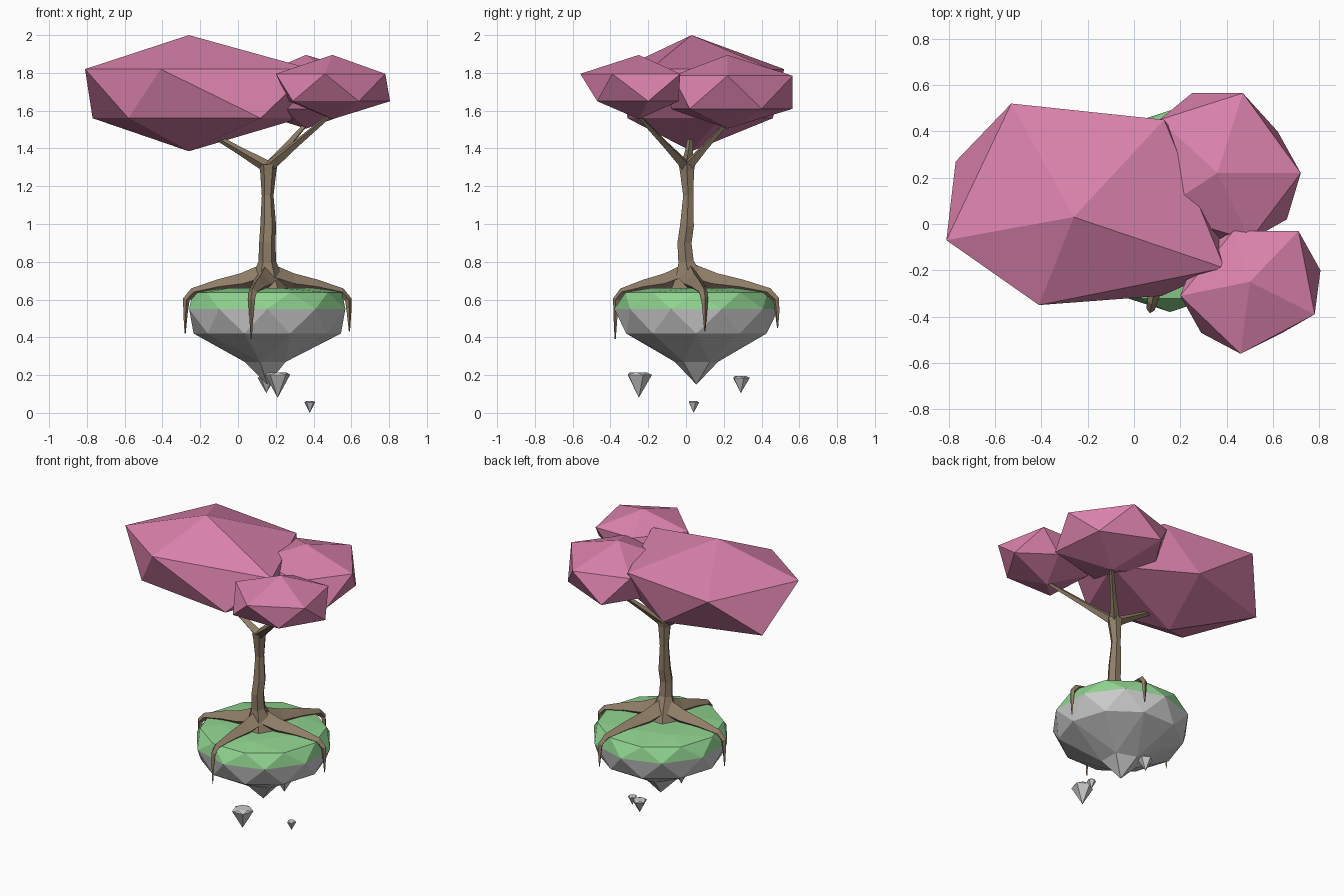
import bpy, bmesh, math
from mathutils import Vector

if "Cube" in bpy.data.objects:
    bpy.data.objects.remove(bpy.data.objects["Cube"])


def material(name, rgb):
    m = bpy.data.materials.new(name)
    m.diffuse_color = (*rgb, 1)
    m.use_nodes = True
    m.node_tree.nodes["Principled BSDF"].inputs["Base Color"].default_value = m.diffuse_color
    return m


PINK = material("blossom_pink", (0.70, 0.22, 0.41))
GREEN = material("grass_green", (0.28, 0.66, 0.28))
BROWN = material("bark_brown", (0.28, 0.21, 0.14))


def add(name, mesh, mat=None):
    mesh.name = name
    mesh.materials.clear()
    if mat:
        mesh.materials.append(mat)
    mesh.polygons.foreach_set("use_smooth", [False] * len(mesh.polygons))
    ob = bpy.data.objects.new(name, mesh)
    bpy.context.collection.objects.link(ob)
    return ob


def finish(name, bm, mat=None):
    bmesh.ops.recalc_face_normals(bm, faces=bm.faces)
    me = bpy.data.meshes.new(name)
    bm.to_mesh(me)
    bm.free()
    return add(name, me, mat)


def hull(name, points, mat=None):
    bm = bmesh.new()
    for p in points:
        bm.verts.new(p)
    bmesh.ops.convex_hull(bm, input=bm.verts)
    return finish(name, bm, mat)


def tube(name, path, bevel_res, mat):
    """Faceted tapering tube; path holds (x, y, z, radius)."""
    cu = bpy.data.curves.new(name + "_path", 'CURVE')
    cu.dimensions = '3D'
    cu.bevel_depth = 1
    cu.bevel_resolution = bevel_res
    cu.use_fill_caps = True
    sp = cu.splines.new('POLY')
    sp.points.add(len(path) - 1)
    for pt, (x, y, z, r) in zip(sp.points, path):
        pt.co = (x, y, z, 1)
        pt.radius = r
    tmp = bpy.data.objects.new(name + "_path", cu)
    bpy.context.collection.objects.link(tmp)
    bpy.context.view_layer.update()
    dg = bpy.context.evaluated_depsgraph_get()
    me = bpy.data.meshes.new_from_object(tmp.evaluated_get(dg))
    bpy.data.objects.remove(tmp)
    return add(name, me, mat)


# Island: icosphere with its rings moved to a new profile, split at the rim
def island(name, top, mat=None):
    rings = [(1, .662, 0), (.851, .66, .26), (.49, .638, .395), (0, .55, .435),
             (-.49, .42, .39), (-.851, .27, .12), (-1, .15, 0)]
    bm = bmesh.new()
    bmesh.ops.create_icosphere(bm, subdivisions=2, radius=1)
    bmesh.ops.delete(bm, geom=[f for f in bm.faces
                               if (f.calc_center_median().z > 0) != top], context='FACES')
    for v in bm.verts:
        _, z, r = min(rings, key=lambda k: abs(k[0] - v.co.z))
        a = math.atan2(v.co.y, v.co.x)
        v.co = (.155 + r * math.cos(a), .055 + r * math.sin(a), z)
    return finish(name, bm, mat)


island("island_grass", True, GREEN)
island("island_rock", False)

# Small floating rocks: x, y, bottom z, top z, radius
for i, (x, y, z0, z1, r) in enumerate([(.21, -.25, .08, .215, .07),
                                       (.15, .29, .105, .195, .048),
                                       (.38, .04, 0, .062, .03)]):
    rim = z0 + .72 * (z1 - z0)
    pts = [(x, y, z0)]
    for k in range(5):
        a = math.radians(72 * k + 20)
        pts.append((x + r * math.cos(a), y + r * math.sin(a), z1 - .1 * (z1 - z0)))
        pts.append((x + .7 * r * math.cos(a + .6), y + .7 * r * math.sin(a + .6), z1))
    hull(f"floating_rock_{i + 1}", pts)

# Trunk with flared foot
tube("trunk", [(.155, .02, .65, .12), (.155, .015, .73, .078), (.155, .0, .80, .047),
               (.155, -.008, .90, .043), (.16, .005, .99, .042), (.157, .012, 1.15, .031),
               (.16, .005, 1.28, .043), (.16, .005, 1.315, .05)], 1, BROWN)

# Roots crawling over the grass and hanging off the rim
for name, ex, ey, low in [("front", .07, -.375, .39), ("right", .59, .10, .43),
                          ("back", .32, .485, .45), ("left", -.28, -.02, .42)]:
    o, e = Vector((.155, .015)), Vector((ex, ey))
    prof = [(.05, .72, .065), (.3, .685, .055), (.6, .668, .038), (.9, .64, .022),
            (.985, .60, .018), (.995, .53, .012), (1, low, .003)]
    tube(f"root_{name}", [(*o.lerp(e, t), z, r) for t, z, r in prof], 0, BROWN)

# Branches
for name, tip in [("left", (-.2, .03, 1.51)), ("back", (.37, .22, 1.54)),
                  ("front", (.48, -.25, 1.57))]:
    o, e = Vector((.16, .005, 1.30)), Vector(tip)
    tube(f"branch_{name}", [(*o, .033), (*o.lerp(e, .45), .02), (*e, .012)], 0, BROWN)


# Foliage: faceted clumps with an apex, two staggered five-point rings and a nadir
def foliage(name, centre, heights, upper, lower):
    top, zu, zl, bottom = heights
    hull(name, [(*centre, top), (*centre, bottom)] + [(*p, zu) for p in upper]
         + [(*p, zl) for p in lower], PINK)


foliage("foliage_large", (-.26, .03), (2.0, 1.82, 1.56, 1.385),
        [(-.81, -.07), (-.53, .52), (.13, .45), (.39, -.19), (-.41, -.35)],
        [(-.77, .27), (-.15, .46), (.33, .18), (.12, -.31), (-.58, -.22)])
foliage("foliage_back", (.36, .22), (1.895, 1.785, 1.61, 1.505),
        [(.47, .565), (.72, .22), (.5, -.07), (.1, .05), (.11, .45)],
        [(.25, .565), (.62, .40), (.66, .02), (.25, -.08), (.03, .22)])
foliage("foliage_front", (.50, -.25), (1.895, 1.795, 1.65, 1.555),
        [(.46, -.56), (.78, -.39), (.71, -.03), (.43, -.03), (.20, -.31)],
        [(.805, -.2), (.64, -.47), (.29, -.47), (.27, -.12), (.58, -.04)])
